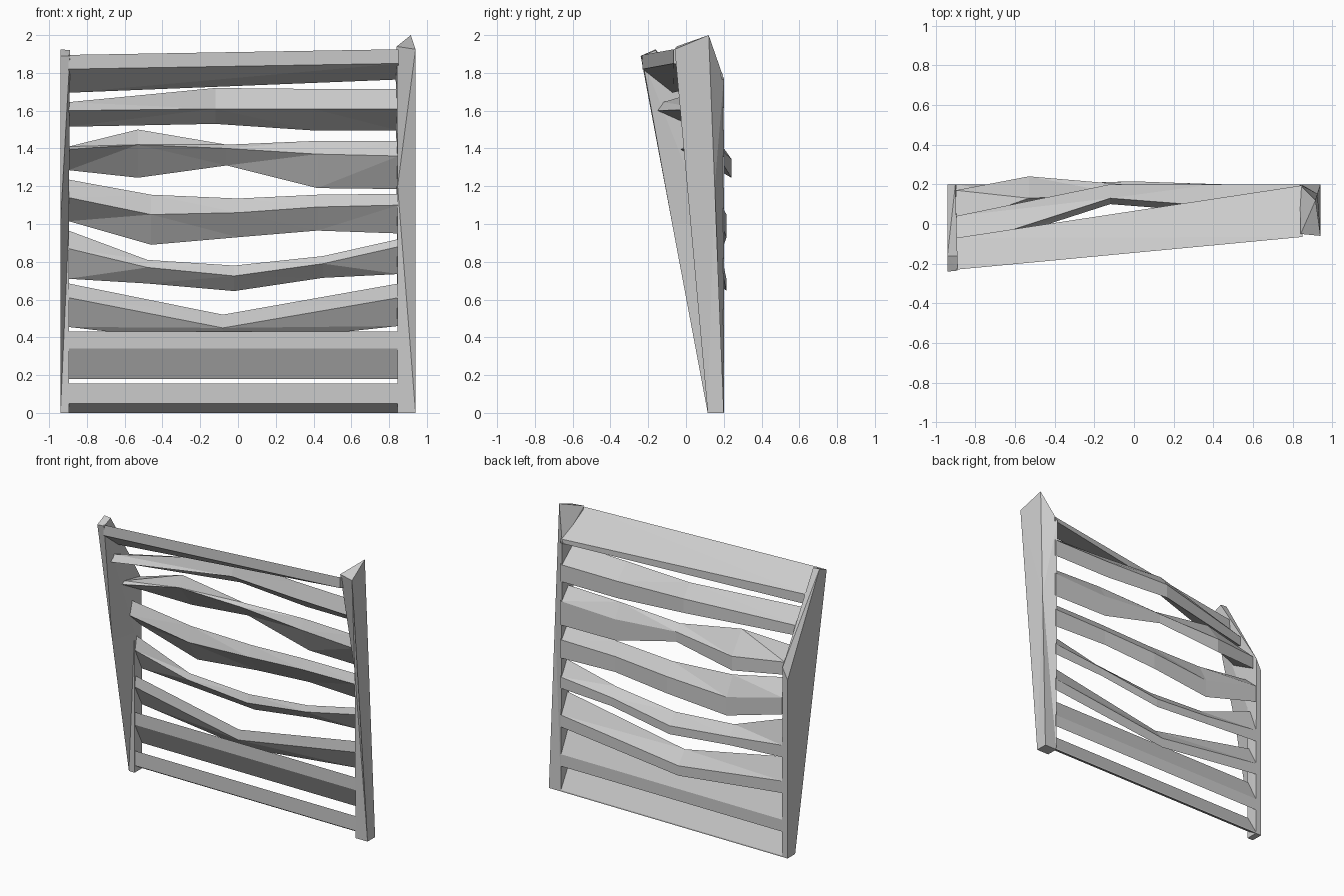
import bpy, bmesh


def make_object(name, sections):
    """Loft four-sided sections into a closed, flat-shaded solid."""
    bm = bmesh.new()
    rings = [[bm.verts.new(p) for p in s] for s in sections]
    for a, b in zip(rings, rings[1:]):
        for i in range(4):
            j = (i + 1) % 4
            bm.faces.new((a[i], a[j], b[j], b[i]))
    bm.faces.new(rings[0])
    bm.faces.new(rings[-1])
    bmesh.ops.triangulate(bm, faces=bm.faces[:])
    bmesh.ops.recalc_face_normals(bm, faces=bm.faces[:])
    mesh = bpy.data.meshes.new(name)
    bm.to_mesh(mesh)
    bm.free()
    obj = bpy.data.objects.new(name, mesh)
    bpy.context.collection.objects.link(obj)
    return obj


def slat(name, stations, lean=0.0):
    """Station: x, front y, back y, front top z, front bottom z, back bottom z, back edge height."""
    make_object(name, [[(x, yf + lean, zt), (x, yf, zf), (x, yb, zb), (x, yb, zb + h)]
                       for x, yf, yb, zt, zf, zb, h in stations])


L, R = -0.897, 0.85

# Leaning side posts: outer front, outer back, inner back, inner front
make_object("left_post", [
    [(-.94, .115, 0), (-.94, .20, 0), (-.895, .20, 0), (-.895, .115, 0)],
    [(-.94, -.073, 1.0), (-.94, .20, 1.27), (-.9, .20, 1.35), (-.895, .115, 1.0)],
    [(-.94, -.24, 1.89), (-.94, -.16, 1.925), (-.89, -.16, 1.92), (-.89, -.235, 1.89)]])
make_object("right_post", [
    [(.94, .115, 0), (.94, .20, 0), (.845, .20, 0), (.845, .115, 0)],
    [(.94, .006, 1.2), (.925, .152, 1.2), (.84, .20, 1.2), (.845, .105, 1.2)],
    [(.94, -.06, 1.925), (.915, .12, 2.0), (.835, .20, 1.77), (.84, -.05, 1.94)]])

# Straight lower slats
slat("bottom_slat", [(L, .117, .20, .155, .05, 0, .01), (R, .117, .20, .155, .05, 0, .01)])
slat("lower_slat", [(L, .117, .20, .43, .34, .18, .085), (R, .117, .20, .43, .34, .18, .085)])

# Warped middle slats
slat("warped_slat_1", [
    (L, .117, .20, .685, .61, .455, .085),
    (-.08, .117, .20, .52, .45, .36, .07),
    (R, .117, .20, .685, .61, .46, .085)], .01)
slat("warped_slat_2", [
    (L, .12, .20, .965, .87, .71, .085),
    (-.48, .12, .20, .81, .77, .685, .06),
    (-.02, .13, .215, .78, .725, .645, .06),
    (.45, .12, .20, .83, .79, .715, .06),
    (R, .115, .20, .92, .88, .735, .08)], .02)
slat("warped_slat_3", [
    (L, .06, .20, 1.235, 1.14, 1.015, .12),
    (-.46, .10, .20, 1.155, 1.05, .89, .13),
    (0, .12, .215, 1.135, 1.06, .93, .12),
    (.42, .11, .20, 1.155, 1.09, .965, .11),
    (R, .105, .20, 1.16, 1.10, .95, .13)], .03)
slat("warped_slat_4", [
    (L, -.03, .17, 1.41, 1.395, 1.285, .09),
    (-.53, .10, .24, 1.50, 1.42, 1.245, .10),
    (-.06, .12, .20, 1.42, 1.40, 1.31, .07),
    (.42, .11, .20, 1.44, 1.37, 1.19, .15),
    (R, .09, .20, 1.44, 1.36, 1.185, .17)], .03)
slat("warped_slat_5", [
    (L, -.15, .04, 1.645, 1.60, 1.515, .07),
    (-.12, .10, .20, 1.72, 1.61, 1.53, .10),
    (.40, .06, .20, 1.715, 1.61, 1.495, .12),
    (R, .04, .20, 1.715, 1.61, 1.495, .12)], .03)

# Twisted top slat
slat("top_slat", [(L, -.23, -.07, 1.895, 1.82, 1.695, .07),
                  (R, -.065, .195, 1.925, 1.85, 1.765, .03)])
